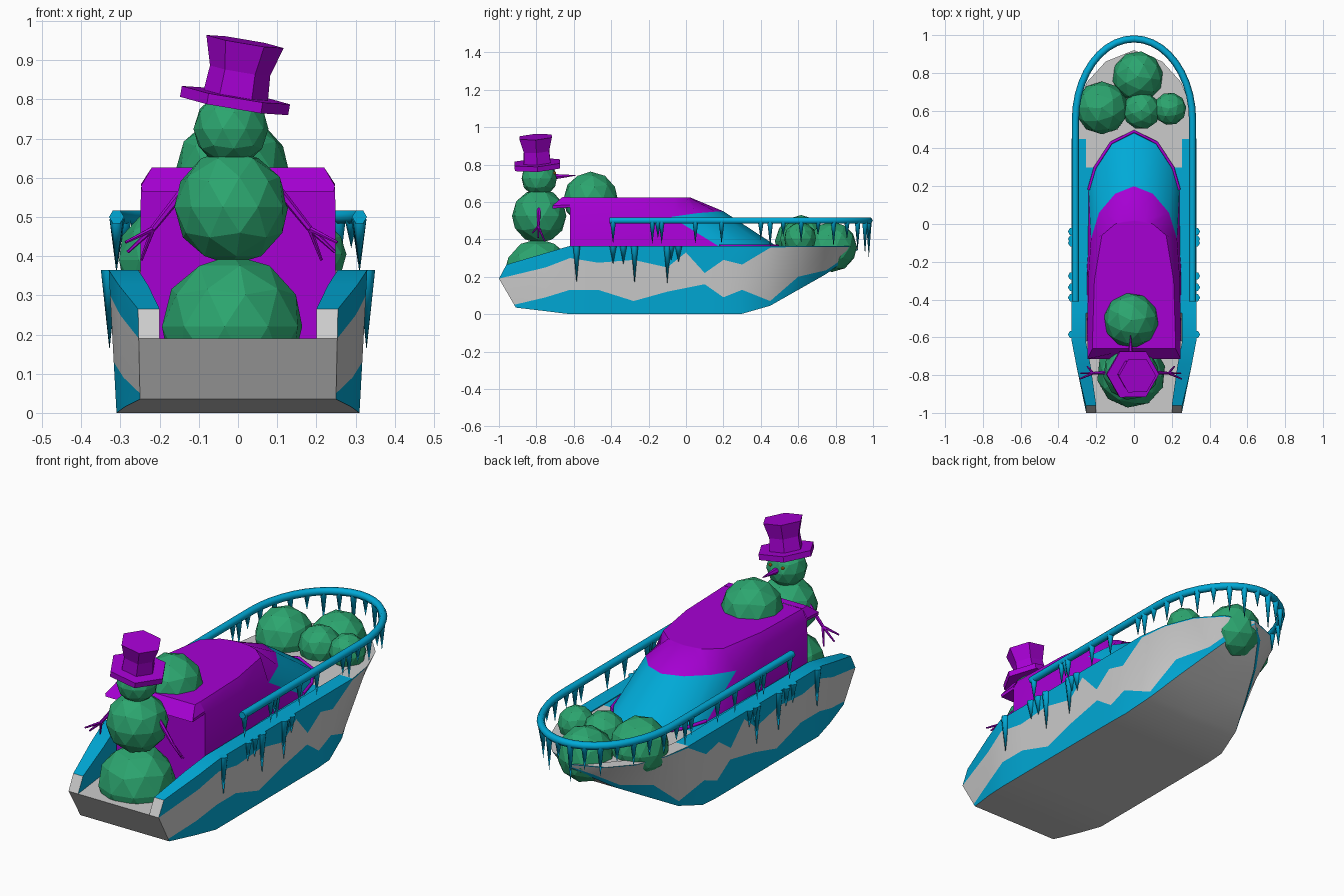
import bpy, bmesh, math, random
from mathutils import Vector, Matrix

if "Cube" in bpy.data.objects:
    bpy.data.objects.remove(bpy.data.objects["Cube"])

random.seed(4)


def material(name, rgb):
    m = bpy.data.materials.new(name)
    m.diffuse_color = (*rgb, 1)
    m.use_nodes = True
    m.node_tree.nodes["Principled BSDF"].inputs["Base Color"].default_value = m.diffuse_color
    return m


ICE = material("ice_blue", (0.0, 0.4, 0.68))
PURPLE = material("purple", (0.38, 0.0, 0.65))
GREEN = material("green", (0.025, 0.38, 0.16))
ORANGE = material("orange", (0.8, 0.3, 0.02))
GREY = material("grey", (0.6, 0.6, 0.6))


def finish(name, bm, mats, smooth=None):
    me = bpy.data.meshes.new(name)
    bmesh.ops.recalc_face_normals(bm, faces=bm.faces)
    bm.to_mesh(me)
    bm.free()
    for m in mats:
        me.materials.append(m)
    if smooth:
        me.shade_smooth()
        me.set_sharp_from_angle(angle=math.radians(smooth))
    ob = bpy.data.objects.new(name, me)
    bpy.context.collection.objects.link(ob)
    return ob


def loft(name, stations, end_faces, mats, pick, smooth):
    """Half shell through station rows, mirrored over x = 0."""
    bm = bmesh.new()
    grid = [[bm.verts.new(p) for p in s] for s in stations]
    for i in range(len(grid) - 1):
        for j in range(len(grid[0]) - 1):
            f = bm.faces.new((grid[i][j], grid[i][j + 1], grid[i + 1][j + 1], grid[i + 1][j]))
            f.material_index = pick(i, j)
    for idx in end_faces:
        bm.faces.new([grid[0][k] for k in idx])
    half = bm.verts[:] + bm.edges[:] + bm.faces[:]
    bmesh.ops.mirror(bm, geom=half, axis='X', merge_dist=0.0005)
    bmesh.ops.remove_doubles(bm, verts=bm.verts, dist=0.0008)
    return finish(name, bm, mats, smooth)


def cone(bm, p, q, r1, r2, seg=6):
    p, q = Vector(p), Vector(q)
    d = q - p
    rot = Vector((0, 0, 1)).rotation_difference(d).to_matrix().to_4x4()
    bmesh.ops.create_cone(bm, cap_ends=True, segments=seg, radius1=r1, radius2=r2, depth=d.length,
                          matrix=Matrix.Translation((p + q) / 2) @ rot @ Matrix.Rotation(math.pi / 6, 4, 'Z'))


def ball(name, c, r, mat=GREEN, sub=2):
    bm = bmesh.new()
    turn = Matrix.Rotation(random.uniform(0, 6), 4, 'Z')
    bmesh.ops.create_icosphere(bm, subdivisions=sub, radius=r, matrix=Matrix.Translation(c) @ turn)
    return finish(name, bm, [mat])


# Hull: y, top width, bottom width, bottom z, top z, low and high ice line, floor z
hull_rows = [
    (None, .255, .25, .035, .265, .05, .19, .19),
    (-.75, .305, .288, .016, .327, .09, .25, .19),
    (-.62, .33, .31, 0, .365, .13, .3, .19),
    (-.47, .33, .31, 0, .365, .13, .275, .36),
    (-.28, .33, .31, 0, .365, .07, .29, .36),
    (-.1, .33, .31, 0, .365, .12, .25, .36),
    (0, .33, .31, 0, .365, .14, .33, .36),
    (.1, .33, .31, 0, .365, .16, .22, .36),
    (.2, .33, .31, 0, .365, .09, .29, .36),
    (.3, .33, .305, .002, .365, .13, .265, .36),
    (.45, .33, .27, .045, .365, .07, .355, .36),
    (.6, .308, .205, .13, .365, .2, .36, .36),
    (.75, .25, .135, .215, .365, .235, .36, .36),
    (.86, .15, .065, .295, .365, .31, .36, .36),
    (.92, 0, 0, .345, .365, .35, .36, .36)]


def hull_station(row):
    y, wt, wb, zb, zt, lo, hi, fl = row

    def at(x, z):
        if y is not None:
            return (x, y, z)
        return (x, -.91 - .09 * (z - .035) / .155 if z <= .19 else -1 + .04 * (z - .19) / .075, z)

    def side(z):
        return at(wb + (wt - wb) * (z - zb) / (zt - zb), z)
    inner = max(0, wt - (.055 if y is None else .075))
    return [at(0, zb), at(wb, zb), side(lo), side(hi), at(wt, zt), at(inner, zt), at(inner, fl), at(0, fl)]


def hull_mat(i, j):
    if j in (1, 3):
        return 1
    return 1 if (j in (4, 5) and 0 <= i < 10) or (j == 6 and 2 < i < 9) else 0


loft("hull", [hull_station(r) for r in hull_rows], [(0, 1, 2, 3, 6, 7), (3, 4, 5, 6)],
     [GREY, ICE], hull_mat, 25)

# Cabin: base outline, roof edge and roof ridge, all running back to bow
base = [(.25, -.62, .19), (.25, -.2, .3), (.24, .18, .36), (.205, .3, .36), (.12, .43, .36), (0, .49, .36)]
edge = [(.248, -.62, .575), (.243, -.3, .57), (.228, -.08, .52), (.185, .06, .54), (.1, .16, .548), (0, .2, .55)]
ridge = [(.22, -.62, .625), (.21, -.3, .625), (.17, -.06, .625), (.1, 0, .625), (.05, .015, .625), (0, .02, .625)]
cabin = [[(0, b[1], b[2]), b, e, r, (0, r[1], r[2])] for b, e, r in zip(base, edge, ridge)]
loft("cabin", cabin, [(0, 1, 2, 3, 4)], [PURPLE, ICE], lambda i, j: int(j == 1 and i >= 2), 30)

# Rear roof overhang
visor = [[(0, -.62, .57), (.245, -.62, .57), (.247, -.62, .585), (.22, -.62, .626), (0, -.62, .626)],
         [(0, -.715, .565), (.245, -.715, .565), (.247, -.715, .58), (.22, -.66, .626), (0, -.66, .626)]]
loft("roof_overhang", visor[::-1], [(0, 1, 2, 3, 4)], [PURPLE], lambda i, j: 0, None)


def tube(name, pts, r, mat):
    cu = bpy.data.curves.new(name, 'CURVE')
    cu.dimensions = '3D'
    cu.bevel_depth = r
    cu.bevel_resolution = 1
    cu.use_fill_caps = True
    sp = cu.splines.new('POLY')
    sp.points.add(len(pts) - 1)
    for p, co in zip(sp.points, pts):
        p.co = (*co, 1)
    cu.materials.append(mat)
    ob = bpy.data.objects.new(name, cu)
    bpy.context.collection.objects.link(ob)


# Windscreen frame and bow rail
front = base[2:]
tube("windscreen_frame", [(x, y, z + .006) for x, y, z in [(-p[0], p[1], p[2]) for p in front] + front[-2::-1]],
     .008, PURPLE)


def rail_point(a):
    return (.31 * math.cos(a), .55 + .43 * math.sin(a), .5)


arc = [rail_point(math.pi * k / 20) for k in range(21)]
tube("bow_rail", [(.31, -.41, .5)] + arc + [(-.31, -.41, .5)], .019, ICE)

# Icicles under the rail and along the hull sides
bm = bmesh.new()
for s in (-1, 1):
    for y, n in [(-.39, .12), (-.18, .12), (-.15, .09), (-.13, .12), (.05, .12), (.19, .12),
                 (.4, .1), (.45, .14), (.52, .08)]:
        cone(bm, (s * .31, y, .495 - n), (s * .31, y, .495), 0, .018)
for k, n in enumerate([.12, .08, .14, .1, .15, .18, .1, .2, .13, .16, .09, .13, .1, .12]):
    x, y, z = rail_point(math.pi * (k + .7) / 14.4)
    cone(bm, (x, y, z - n), (x, y, z), 0, .018)
finish("rail_icicles", bm, [ICE], 65)
bm = bmesh.new()
for s in (-1, 1):
    for y, n in [(-.585, .2), (-.39, .1), (-.335, .1), (-.275, .205), (-.1, .2), (-.08, .08), (-.04, .09)]:
        cone(bm, (s * .328, y, .365 - n), (s * .328, y, .365), 0, .022)
finish("hull_icicles", bm, [ICE], 65)

# Snowballs on roof and bow
for n, c, r in [("roof_snowball", (-.015, -.51, .615), .147), ("bow_snowball_left", (-.17, .615, .39), .14),
                ("bow_snowball_tip", (.02, .78, .36), .135), ("bow_snowball_mid", (.04, .6, .4), .1),
                ("bow_snowball_right", (.19, .61, .405), .087)]:
    ball(n, c, r)

# Snow figure, facing the bow
ball("figure_base", (-.015, -.79, .22), .183)
ball("figure_body", (-.017, -.785, .525), .147)
ball("figure_head", (-.018, -.785, .725), .096)
for s in (-1, 1):
    ball("figure_eye", (-.018 + s * .035, -.702, .755), .009, ORANGE, 1)
bm = bmesh.new()
cone(bm, (-.018, -.7, .735), (-.018, -.59, .742), .016, .002)
finish("figure_nose", bm, [PURPLE])

# Twig arms
bm = bmesh.new()
for s in (-1, 1):
    elbow = (-.017 + s * .2, -.79, .47)
    cone(bm, (-.017 + s * .12, -.785, .57), elbow, .011, .008)
    for dx, dy, dz in [(.065, 0, -.06), (.03, .035, -.08), (.07, -.03, -.035)]:
        cone(bm, elbow, (elbow[0] + s * dx, elbow[1] + dy, elbow[2] + dz), .007, .004)
finish("figure_arms", bm, [PURPLE])

# Tilted six-sided hat
bm = bmesh.new()
c, axis = Vector((-.008, -.795, .795)), Vector((.17, -.06, 1)).normalized()
cone(bm, c - axis * .012, c + axis * .016, .14, .14)
cone(bm, c + axis * .016, c + axis * .08, .083, .078)
cone(bm, c + axis * .08, c + axis * .155, .078, .1)
finish("hat", bm, [PURPLE])
